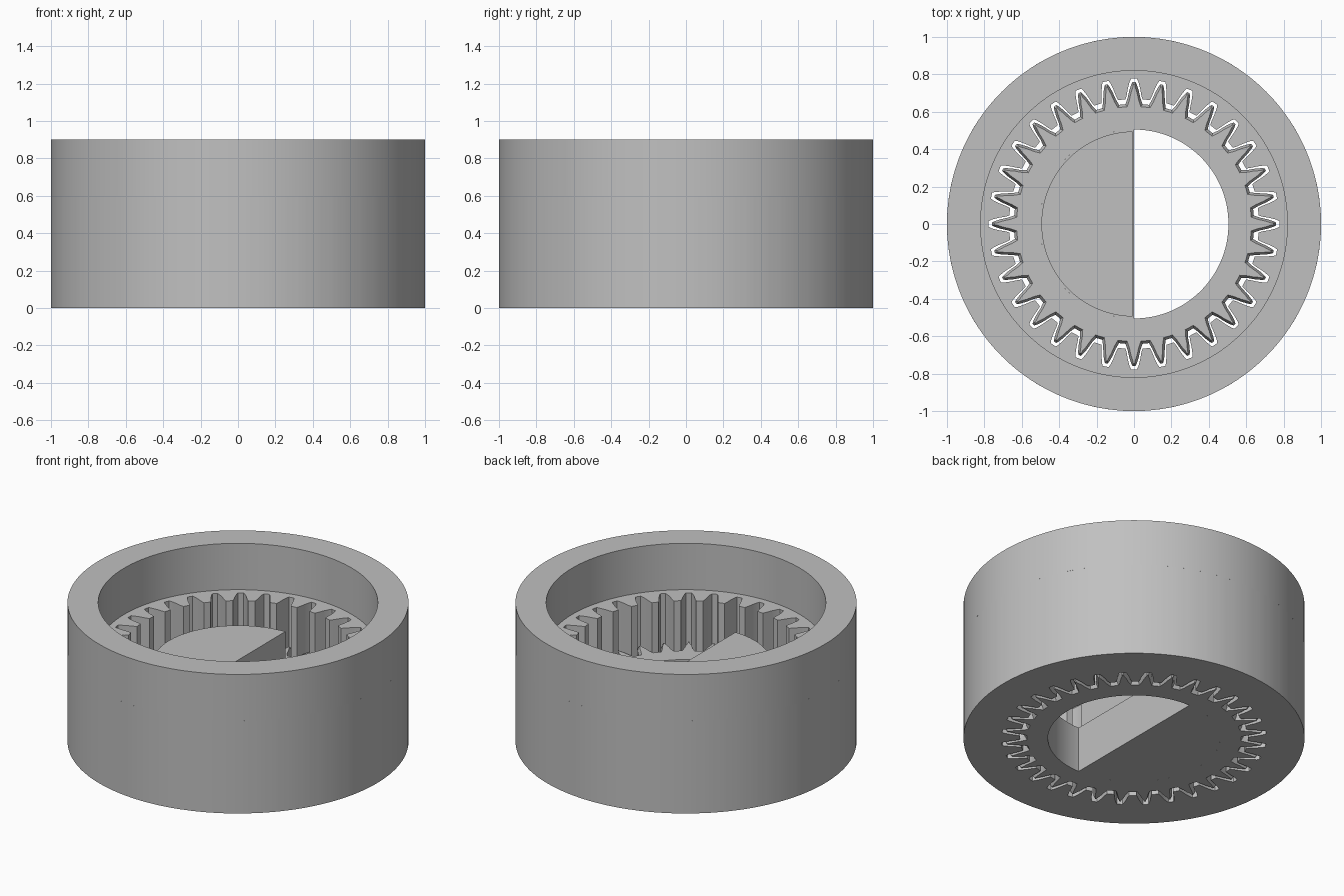
import bpy
import bmesh
import math

if "Cube" in bpy.data.objects:
    bpy.data.objects.remove(bpy.data.objects["Cube"], do_unlink=True)

TEETH = 32
grey = bpy.data.materials.new("plain grey")
grey.use_nodes = True
colour = (0.53, 0.53, 0.53, 1)
grey.diffuse_color = colour
grey.node_tree.nodes["Principled BSDF"].inputs["Base Color"].default_value = colour


def finish(name, bm):
    bmesh.ops.recalc_face_normals(bm, faces=bm.faces)
    mesh = bpy.data.meshes.new(name)
    bm.to_mesh(mesh)
    bm.free()
    mesh.materials.append(grey)
    obj = bpy.data.objects.new(name, mesh)
    bpy.context.collection.objects.link(obj)
    bpy.ops.object.select_all(action="DESELECT")
    obj.select_set(True)
    bpy.context.view_layer.objects.active = obj
    bpy.ops.object.shade_smooth_by_angle(angle=math.radians(25))
    return obj


def ring_solid(name, sections):
    """Joins equal closed loops, each (polar points, height), into a tube."""
    bm = bmesh.new()
    loops = [[bm.verts.new((r * math.cos(a), r * math.sin(a), z)) for r, a in pts]
             for pts, z in sections]
    for low, high in zip(loops, loops[1:] + loops[:1]):
        n = len(low)
        for i in range(n):
            j = (i + 1) % n
            bm.faces.new((low[i], low[j], high[j], high[i]))
    return finish(name, bm)


def toothed(flank, inset=0.0):
    """Polar outline from half a tooth: (radius, half width), tip to root."""
    half = [(r - inset, max(w - inset * 0.6, 0.004) / r) for r, w in flank]
    tooth = [(r, -a) for r, a in reversed(half)] + half
    step = math.tau / TEETH
    return [(r, a + k * step) for k in range(TEETH) for r, a in tooth]


def circle_like(points, radius):
    return [(radius, a) for r, a in points]


def half_disc(name, radius, cut_x, z0, z1):
    """D-shaped block lying on the -x side of its cut plane."""
    bm = bmesh.new()
    start = math.acos(cut_x / radius)
    n = 64
    angles = [start + (math.tau - 2 * start) * i / n for i in range(n + 1)]
    base = bm.faces.new([bm.verts.new((radius * math.cos(a), radius * math.sin(a), z0))
                         for a in angles])
    made = bmesh.ops.extrude_face_region(bm, geom=[base])["geom"]
    bmesh.ops.translate(bm, vec=(0, 0, z1 - z0),
                        verts=[v for v in made if isinstance(v, bmesh.types.BMVert)])
    return finish(name, bm)


# Outer housing: internally toothed ring with a plain collar above it
groove = [(0.777, 0.016), (0.762, 0.023), (0.725, 0.033), (0.69, 0.039), (0.668, 0.045)]
inner = toothed(groove)
outer = circle_like(inner, 1.0)
ring_solid("toothed_ring", [(outer, 0), (outer, 0.6), (inner, 0.6), (inner, 0)])

round_loop = [(1, math.tau * i / 192) for i in range(192)]
bore = circle_like(round_loop, 0.82)
ring_solid("collar", [(round_loop, 0.6), (round_loop, 0.9), (bore, 0.9), (bore, 0.6)])

# Inner gear with chamfered teeth and a round hole
cog = [(0.76, 0.007), (0.747, 0.014), (0.715, 0.025), (0.675, 0.034), (0.642, 0.046)]
full, small = toothed(cog), toothed(cog, 0.014)
hole = circle_like(full, 0.505)
ring_solid("inner_gear", [(small, 0), (full, 0.025), (full, 0.27), (small, 0.295),
                          (hole, 0.295), (hole, 0)])

# D-shaped shaft filling half of the hole and standing above the gear
half_disc("half_web", 0.505, 0.0, 0, 0.295)
half_disc("half_shaft", 0.495, -0.008, 0.295, 0.52)
